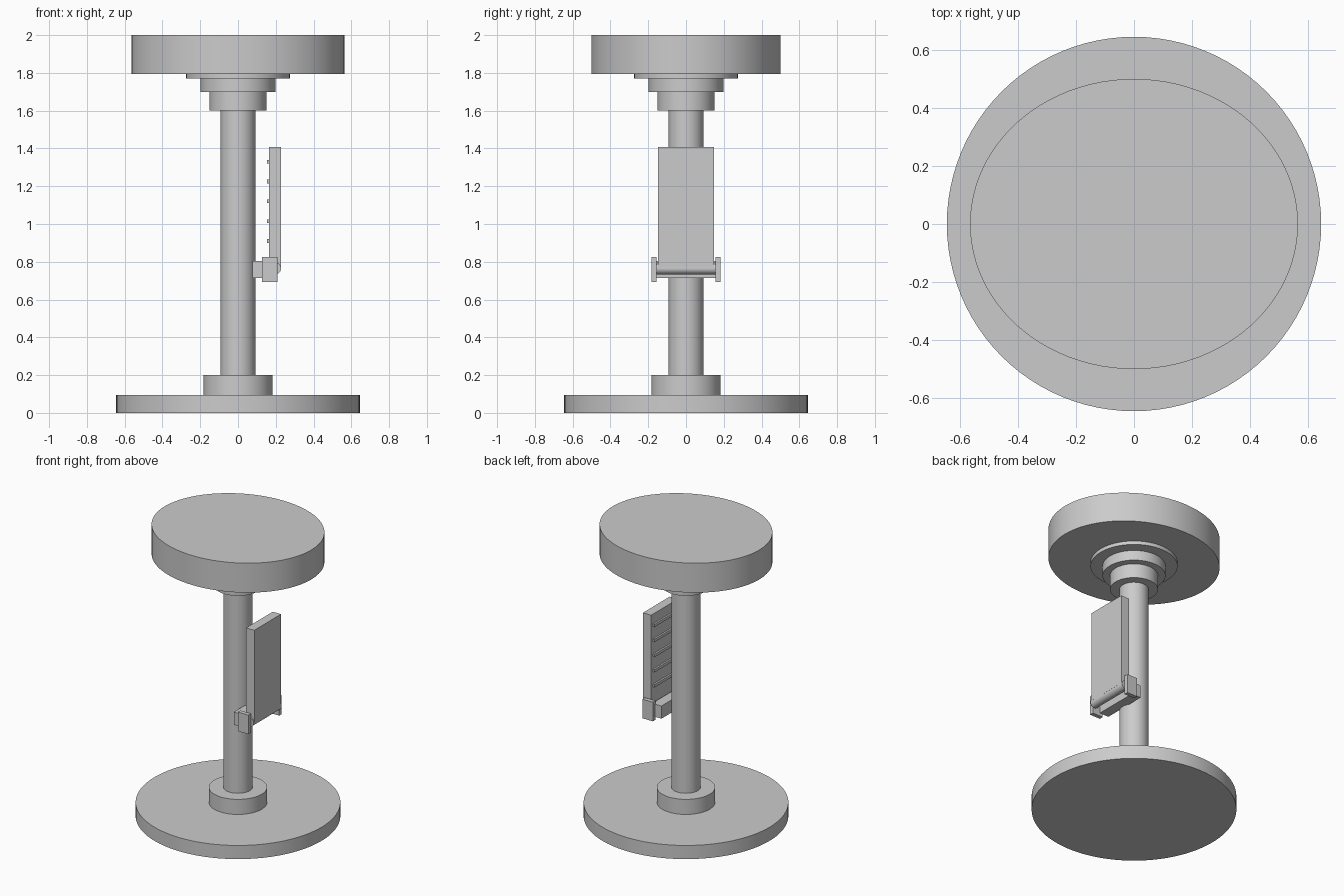
import bpy, math

if "Cube" in bpy.data.objects:
    bpy.data.objects.remove(bpy.data.objects["Cube"])

grey = bpy.data.materials.new("light grey")
grey.diffuse_color = (0.6, 0.6, 0.6, 1)
grey.use_nodes = True
grey.node_tree.nodes["Principled BSDF"].inputs["Base Color"].default_value = grey.diffuse_color


def finish(obj, name, smooth=False):
    obj.name = name
    obj.data.materials.append(grey)
    if smooth:
        bpy.ops.object.shade_smooth_by_angle(angle=math.radians(30))
    return obj


def disc(name, r, z0, z1, ry=None):
    bpy.ops.mesh.primitive_cylinder_add(vertices=96, radius=1, depth=1,
                                        location=(0, 0, (z0 + z1) / 2))
    o = bpy.context.object
    o.scale = (r, ry or r, z1 - z0)
    bpy.ops.object.transform_apply(location=False, rotation=False, scale=True)
    return finish(o, name, True)


def box(name, x0, x1, y0, y1, z0, z1):
    bpy.ops.mesh.primitive_cube_add(size=1, location=((x0 + x1) / 2, (y0 + y1) / 2, (z0 + z1) / 2))
    o = bpy.context.object
    o.scale = (x1 - x0, y1 - y0, z1 - z0)
    bpy.ops.object.transform_apply(location=False, rotation=False, scale=True)
    return finish(o, name)


# Stand and seat
disc("base_plate", 0.645, 0, 0.095)
disc("base_collar", 0.183, 0.095, 0.2)
disc("pole", 0.092, 0.2, 1.6)
disc("lower_seat_collar", 0.151, 1.6, 1.7)
disc("upper_seat_collar", 0.198, 1.7, 1.77)
disc("seat_flange", 0.274, 1.77, 1.795)
disc("seat", 0.565, 1.795, 2.0, 0.5)

# Folded footrest panel with rounded hinge edge
box("footrest_panel", 0.165, 0.228, -0.147, 0.147, 0.77, 1.407)
bpy.ops.mesh.primitive_cylinder_add(vertices=32, radius=0.0315, depth=0.31,
                                    location=(0.1965, 0, 0.765),
                                    rotation=(math.pi / 2, 0, 0))
finish(bpy.context.object, "footrest_hinge", True)

# Grip ribs on the inner side
for i in range(5):
    z = 0.91 + i * 0.105
    box(f"grip_rib_{i + 1}", 0.153, 0.166, -0.125, 0.125, z - 0.01, z + 0.01)

# Hinge bracket
box("bracket_bar", 0.078, 0.15, -0.158, 0.158, 0.715, 0.803)
for side, s in (("front", -1), ("back", 1)):
    a, b = sorted((s * 0.155, s * 0.183))
    box(f"{side}_bracket_plate", 0.127, 0.208, a, b, 0.693, 0.826)
